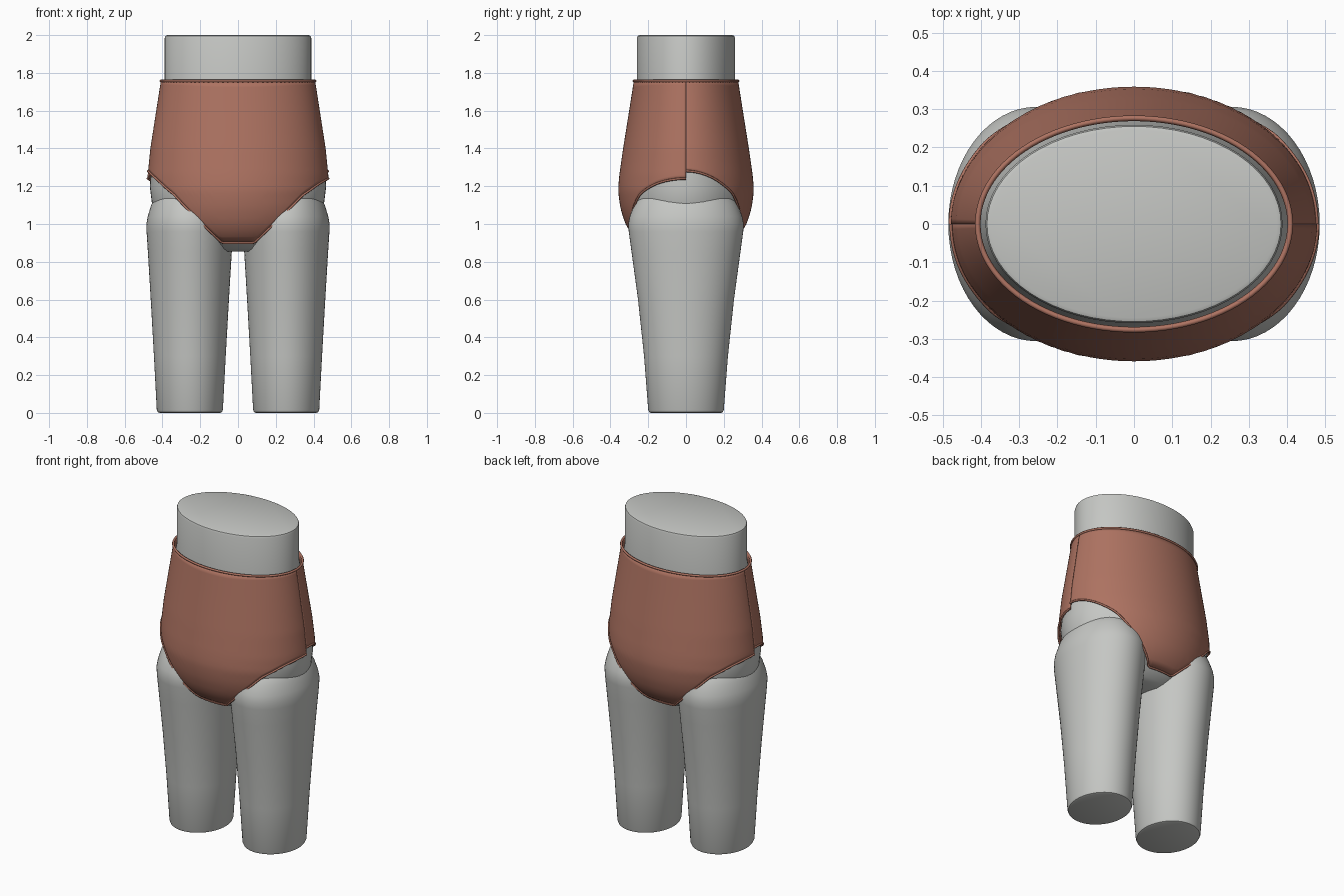
import bpy
import bmesh
from math import sin, cos, pi

cube = bpy.data.objects.get("Cube")
if cube:
    bpy.data.objects.remove(cube, do_unlink=True)


def material(name, rgb):
    m = bpy.data.materials.new(name)
    m.use_nodes = True
    m.diffuse_color = (*rgb, 1)
    m.node_tree.nodes["Principled BSDF"].inputs["Base Color"].default_value = (*rgb, 1)
    return m


GREY = material("mannequin grey", (0.56, 0.57, 0.55))
CLAY = material("terracotta fabric", (0.42, 0.17, 0.12))


def table(points, v):
    """Linear lookup in rows of (key, values...), keys rising."""
    if v <= points[0][0]:
        return points[0][1:]
    for a, b in zip(points, points[1:]):
        if v <= b[0]:
            t = (v - a[0]) / (b[0] - a[0])
            return tuple(p + (q - p) * t for p, q in zip(a[1:], b[1:]))
    return points[-1][1:]


def finish(name, bm, mat, angle=0.7):
    bmesh.ops.recalc_face_normals(bm, faces=bm.faces)
    me = bpy.data.meshes.new(name)
    bm.to_mesh(me)
    bm.free()
    ob = bpy.data.objects.new(name, me)
    bpy.context.collection.objects.link(ob)
    me.materials.append(mat)
    bpy.ops.object.select_all(action="DESELECT")
    ob.select_set(True)
    bpy.context.view_layer.objects.active = ob
    bpy.ops.object.shade_smooth_by_angle(angle=angle)
    return ob


def loft(name, rings, cx, mat, n=64):
    """Stack of elliptical rings (z, half width, half depth), capped at both ends."""
    bm = bmesh.new()
    loops = [[bm.verts.new((cx + rx * cos(2 * pi * i / n), ry * sin(2 * pi * i / n), z))
              for i in range(n)] for z, rx, ry in rings]
    for a, b in zip(loops, loops[1:]):
        for i in range(n):
            j = (i + 1) % n
            bm.faces.new((a[i], a[j], b[j], b[i]))
    bm.faces.new(loops[0])
    bm.faces.new(loops[-1])
    return finish(name, bm, mat)


# Mannequin torso with rounded top and tucked underside
loft("torso", [(0.855, 0.2, 0.14), (0.87, 0.25, 0.18), (0.9, 0.31, 0.222), (0.95, 0.37, 0.272),
               (1.0, 0.408, 0.303), (1.08, 0.452, 0.33), (1.2, 0.467, 0.343), (1.4, 0.45, 0.315),
               (1.6, 0.415, 0.28), (1.76, 0.388, 0.259), (1.985, 0.388, 0.259),
               (1.996, 0.384, 0.255), (2.0, 0.374, 0.245)], 0, GREY)

# Tapered legs with domed tops inside the hips
LEG = [(0, 0.16, 0.185), (0.004, 0.17, 0.195), (0.016, 0.175, 0.2), (0.3, 0.19, 0.222),
       (0.6, 0.207, 0.254), (0.85, 0.222, 0.288), (0.96, 0.229, 0.303), (1.0, 0.23, 0.306),
       (1.04, 0.223, 0.298), (1.1, 0.205, 0.275), (1.17, 0.17, 0.23), (1.22, 0.1, 0.14)]
for side, s in (("left", 1), ("right", -1)):
    loft(side + "_leg", LEG, 0.255 * s, GREY)

# Garment: body outline by height, and hem height by sideways position
SHELL = [(0.9, 0.33, 0.238), (0.93, 0.37, 0.274), (0.97, 0.405, 0.303), (1.0, 0.424, 0.32),
         (1.05, 0.45, 0.338), (1.1, 0.465, 0.35), (1.18, 0.479, 0.36), (1.26, 0.478, 0.353),
         (1.4, 0.464, 0.333), (1.6, 0.433, 0.301), (1.76, 0.408, 0.276)]
HEM = [(0, 0.9), (0.26, 0.9), (0.45, 1.0), (0.72, 1.155), (0.9, 1.225), (1, 1.26)]
WAIST = 1.757


def shell_point(angle, z, facing):
    rx, ry = table(SHELL, z)
    return (-facing * rx * cos(angle), facing * ry * sin(angle), z)


def hem_height(angle):
    u = cos(angle)
    return table(HEM, abs(u))[0] - 0.02 * u ** 5


def trim(name, points, radius, cyclic=False):
    cu = bpy.data.curves.new(name, "CURVE")
    cu.dimensions = "3D"
    cu.bevel_depth = radius
    cu.bevel_resolution = 2
    cu.use_fill_caps = True
    sp = cu.splines.new("POLY")
    sp.points.add(len(points) - 1)
    for p, co in zip(sp.points, points):
        p.co = (*co, 1)
    sp.use_cyclic_u = cyclic
    ob = bpy.data.objects.new(name, cu)
    bpy.context.collection.objects.link(ob)
    cu.materials.append(CLAY)


COLS, ROWS = 80, 26
for label, facing in (("front", -1), ("back", 1)):
    bm = bmesh.new()
    grid = []
    for i in range(COLS + 1):
        a = pi * i / COLS
        low = hem_height(a)
        grid.append([bm.verts.new(shell_point(a, low + (WAIST - low) * j / ROWS, facing))
                     for j in range(ROWS + 1)])
    for p, q in zip(grid, grid[1:]):
        for j in range(ROWS):
            bm.faces.new((p[j], q[j], q[j + 1], p[j + 1]))
    # normals point away from the body axis
    panel = finish(label + "_panel", bm, CLAY, 1.0)
    mid = panel.data.polygons[COLS // 2 * ROWS + ROWS // 2]
    if mid.normal.y * facing < 0:
        panel.data.flip_normals()
    solid = panel.modifiers.new("thickness", "SOLIDIFY")
    solid.thickness = 0.008
    solid.offset = -1
    # rolled hem along the leg openings
    trim(label + "_hem", [shell_point(pi * i / COLS, hem_height(pi * i / COLS), facing)
                          for i in range(COLS + 1)], 0.006)

# Rolled waistband
trim("waistband", [shell_point(2 * pi * i / 96, WAIST, 1) for i in range(96)], 0.007, True)
